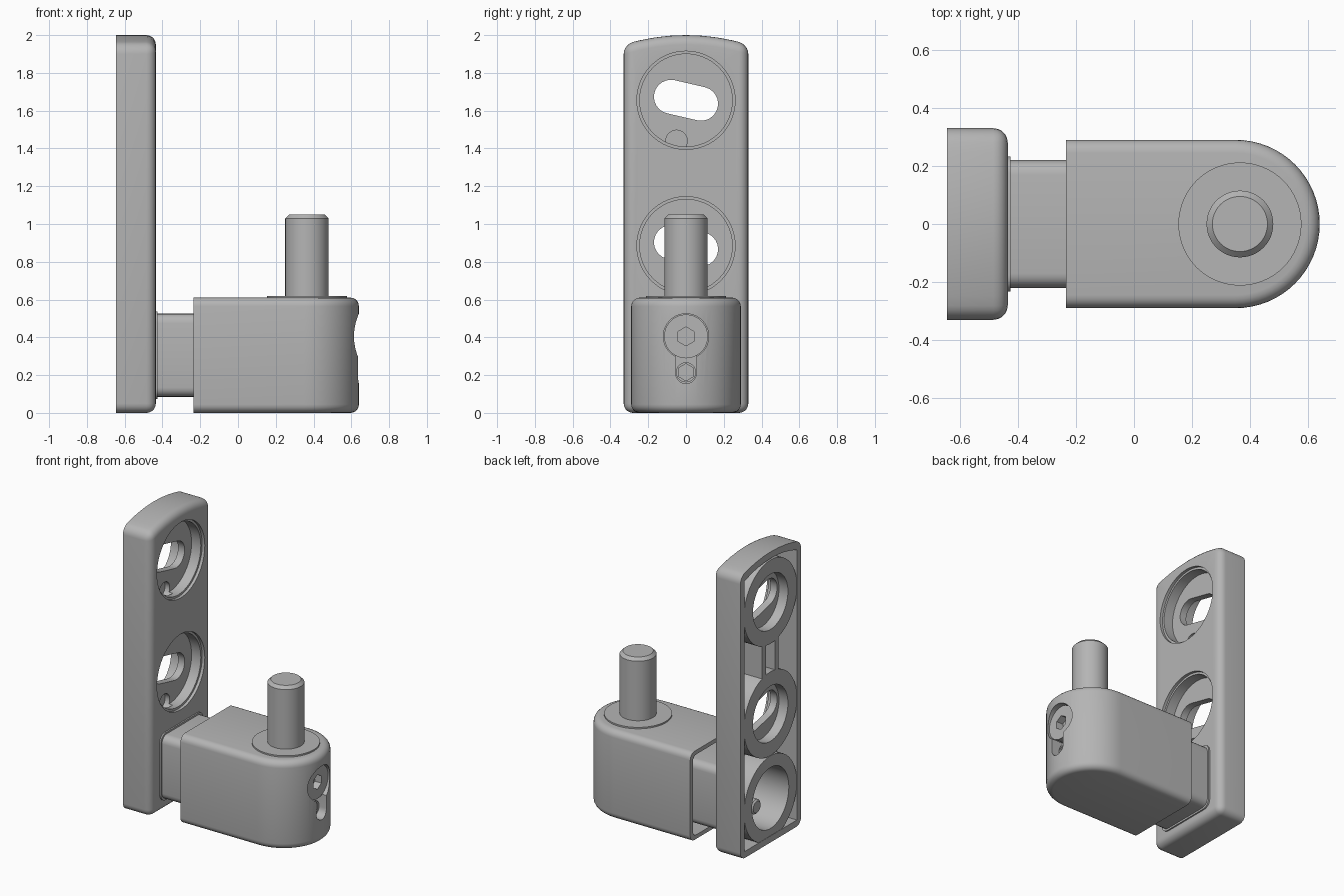
import bpy, bmesh, math

cube = bpy.data.objects.get("Cube")
if cube:
    bpy.data.objects.remove(cube, do_unlink=True)

grey = bpy.data.materials.new("satin_grey")
grey.use_nodes = True
colour = (0.46, 0.46, 0.46, 1)
grey.diffuse_color = colour
grey.node_tree.nodes["Principled BSDF"].inputs["Base Color"].default_value = colour
parts = []


def prism(name, pts, axis, lo, hi, bevel=0.0, rule=None, segments=5, cutter=False):
    """Extrude an outline along x (points y,z) or z (points x,y); round edges chosen by rule."""
    place = (lambda p, t: (t, p[0], p[1])) if axis == "x" else (lambda p, t: (p[0], p[1], t))
    bm = bmesh.new()
    a = [bm.verts.new(place(p, lo)) for p in pts]
    b = [bm.verts.new(place(p, hi)) for p in pts]
    bm.faces.new(a)
    bm.faces.new(b)
    for i in range(len(pts)):
        j = (i + 1) % len(pts)
        bm.faces.new((a[i], a[j], b[j], b[i]))
    bmesh.ops.recalc_face_normals(bm, faces=bm.faces)
    if bevel:
        edges = [e for e in bm.edges if rule(e)]
        bmesh.ops.bevel(bm, geom=edges, offset=bevel, segments=segments, profile=0.5,
                        affect="EDGES", clamp_overlap=False)
    mesh = bpy.data.meshes.new(name)
    bm.to_mesh(mesh)
    bm.free()
    mesh.materials.append(grey)
    ob = bpy.data.objects.new(name, mesh)
    bpy.context.collection.objects.link(ob)
    if cutter:
        ob.hide_render = True
    else:
        parts.append(ob)
    return ob


def cut(targets, cutter):
    for ob in targets:
        mod = ob.modifiers.new("cut", "BOOLEAN")
        mod.operation = "DIFFERENCE"
        mod.solver = "EXACT"
        mod.object = cutter
        bpy.context.view_layer.objects.active = ob
        bpy.ops.object.modifier_apply(modifier=mod.name)
    bpy.data.objects.remove(cutter, do_unlink=True)


def ellipse(cx, cy, rx, ry=None, n=48):
    ry = ry or rx
    return [(cx + rx * math.cos(math.tau * i / n + math.pi / 2),
             cy + ry * math.sin(math.tau * i / n + math.pi / 2)) for i in range(n)]


def stadium(cx, cy, half, r, angle, n=12):
    pts = []
    for side in (1, -1):
        for i in range(n + 1):
            t = math.pi * (i / n - 0.5)
            x, y = side * (half + r * math.cos(t)), side * r * math.sin(t)
            pts.append((cx + x * math.cos(angle) - y * math.sin(angle),
                        cy + x * math.sin(angle) + y * math.cos(angle)))
    return pts


def rect(y, lo, hi):
    return [(-y, lo), (y, lo), (y, hi), (-y, hi)]


def arched(y, lo, top, n=8):
    arc = [(y * (1 - 2 * i / n), top - 0.05 * (1 - 2 * i / n) ** 2) for i in range(n + 1)]
    return [(-y, lo), (y, lo)] + arc


def along_x(e):
    return abs(e.verts[0].co.x - e.verts[1].co.x) > 0.01


def plate_edges(e):
    v, w = e.verts[0].co, e.verts[1].co
    if along_x(e):
        return abs(v.y) > 0.32
    return v.x > -0.5


def block_edges(e):
    v, w = e.verts[0].co, e.verts[1].co
    return abs(v.z - w.z) < 0.01 and max(v.x, w.x) > -0.2


BACK, FRONT = -0.645, -0.435
RIB_BACK = BACK + 0.002

# Wall plate with hollow back
plate = prism("wall_plate", arched(0.33, 0, 2.0), "x", BACK, FRONT, 0.05, plate_edges)
cut([plate], prism("hollow", arched(0.285, 0.045, 1.955), "x", -0.75, -0.495, cutter=True))

# Screw cups with tilted slots
for label, z in (("lower", 0.885), ("upper", 1.655)):
    cup = prism(label + "_screw_cup", ellipse(0, z, 0.288, n=64), "x", RIB_BACK, -0.46)
    both = [cup, plate]
    cut(both, prism("rim", ellipse(0, z, 0.26, n=64), "x", -0.455, -0.3, cutter=True))
    cut(both, prism("recess", ellipse(0, z, 0.245, n=64), "x", -0.525, -0.3, cutter=True))
    cut([cup], prism("bore", ellipse(0, z, 0.19), "x", -0.8, -0.575, cutter=True))
    cut([cup], prism("slot", stadium(0, z, 0.082, 0.09, math.radians(-13)), "x",
                     -0.8, -0.3, cutter=True))
    cut([cup], prism("notch", ellipse(-0.05, z - 0.215, 0.057, n=24), "x",
                     -0.56, -0.3, cutter=True))

# Stiffening ribs in the back of the plate
for side, y in (("left", 0.07), ("right", -0.07)):
    outline = [(y - 0.02, 1.13), (y + 0.02, 1.13), (y + 0.02, 1.41), (y - 0.02, 1.41)]
    prism(side + "_rib", outline, "x", RIB_BACK, -0.48)

# Neck, its foot and the back ring sharing one oval pocket
neck = prism("neck", rect(0.22, 0.085, 0.525), "x", -0.47, 0.01, 0.05, along_x)
foot = prism("neck_foot", rect(0.232, 0.073, 0.537), "x", -0.45, -0.425, 0.055, along_x)
ring = prism("back_ring", ellipse(0, 0.305, 0.287, 0.29), "x", RIB_BACK, -0.48)
cut([neck, foot, ring, plate], prism("pocket", ellipse(0, 0.305, 0.2, 0.21), "x",
                                     -0.8, -0.34, cutter=True))
prism("bolt_end", ellipse(0, 0.215, 0.05, n=24), "x", -0.54, -0.33, 0.01,
      lambda e: not along_x(e) and e.verts[0].co.x < -0.5, 1)

# Rounded hinge block, open at the neck end
nose = [(0.35 + 0.29 * math.cos(t), 0.29 * math.sin(t))
        for t in (math.pi * (i / 32 - 0.5) for i in range(33))]
block = prism("hinge_block", [(-0.235, -0.29)] + nose + [(-0.235, 0.29)], "z", 0, 0.61,
              0.045, block_edges)
cut([block], prism("cavity", rect(0.262, 0.028, 0.582), "x", -0.4, 0.0, 0.04, along_x,
                   cutter=True))

# Adjusting screws in the nose
cut([block], prism("screw_hole", ellipse(0, 0.405, 0.12), "x", 0.52, 0.8, cutter=True))
cut([block], prism("screw_slot", stadium(0, 0.31, 0.1, 0.055, math.pi / 2), "x",
                   0.5, 0.8, cutter=True))
for label, z, r, face, socket in (("large", 0.405, 0.116, 0.605, 0.05),
                                  ("small", 0.215, 0.053, 0.58, 0.045)):
    screw = prism(label + "_screw", ellipse(0, z, r, n=36), "x", 0.45, face)
    cut([screw], prism("hex", ellipse(0, z, socket, n=6), "x", face - 0.05, 0.8, cutter=True))

# Washer and hinge pin
prism("washer", ellipse(0.365, 0, 0.212, n=64), "z", 0.6, 0.62)
prism("hinge_pin", ellipse(0.365, 0, 0.115), "z", 0.6, 1.05, 0.02,
      lambda e: min(v.co.z for v in e.verts) > 1, 1)

# Smooth shading with sharp edges kept
bpy.ops.object.select_all(action="DESELECT")
for ob in parts:
    ob.select_set(True)
bpy.context.view_layer.objects.active = plate
bpy.ops.object.shade_smooth_by_angle(angle=math.radians(30))
